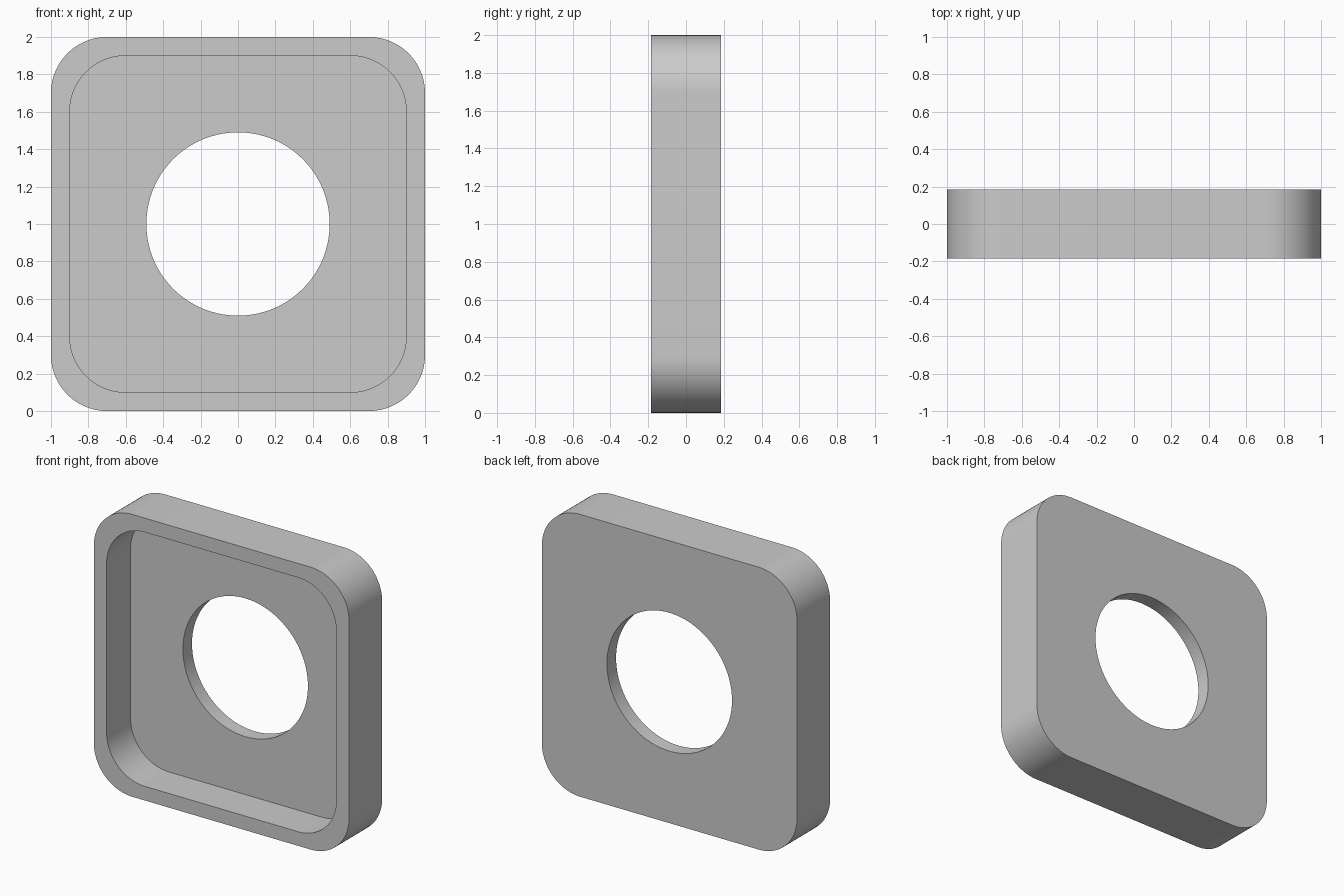
import bpy
import bmesh
from math import cos, sin, pi

cube = bpy.data.objects.get("Cube")
if cube:
    bpy.data.objects.remove(cube, do_unlink=True)

STEPS = 24              # points per rounded corner
FRONT, BACK = -0.185, 0.185
FLOOR = 0.083           # front side of the thin back wall
CENTRE_Z = 1.0


def rounded_square(half, radius):
    """Outline points of a square with rounded corners."""
    points = []
    for corner in range(4):
        mid = corner * pi / 2 + pi / 4
        cx = (half - radius) * (1 if cos(mid) > 0 else -1)
        cz = (half - radius) * (1 if sin(mid) > 0 else -1)
        for i in range(STEPS):
            a = corner * pi / 2 + i / (STEPS - 1) * pi / 2
            points.append((cx + radius * cos(a), cz + radius * sin(a)))
    return points


def circle(radius):
    """Circle with the same point count as the rounded squares."""
    count = 4 * STEPS
    angles = [2 * pi * (k + 0.5) / count for k in range(count)]
    return [(radius * cos(a), radius * sin(a)) for a in angles]


outer = rounded_square(1.0, 0.3)
inner = rounded_square(0.9, 0.3)
hole = circle(0.49)

# Closed chain of outlines: back face, outer wall, rim, recess wall, floor, bore
bm = bmesh.new()
rings = []
for outline, y in ((hole, BACK), (outer, BACK), (outer, FRONT),
                   (inner, FRONT), (inner, FLOOR), (hole, FLOOR)):
    rings.append([bm.verts.new((x, y, CENTRE_Z + z)) for x, z in outline])

for r, ring in enumerate(rings):
    following = rings[(r + 1) % len(rings)]
    for k in range(len(ring)):
        n = (k + 1) % len(ring)
        bm.faces.new((ring[k], ring[n], following[n], following[k]))
bmesh.ops.recalc_face_normals(bm, faces=bm.faces)

mesh = bpy.data.meshes.new("recessed_plate")
bm.to_mesh(mesh)
bm.free()
plate = bpy.data.objects.new("recessed_plate", mesh)
bpy.context.collection.objects.link(plate)

# Single grey material
grey = bpy.data.materials.new("light_grey")
grey.use_nodes = True
colour = (0.6, 0.6, 0.6, 1.0)
grey.diffuse_color = colour
grey.node_tree.nodes["Principled BSDF"].inputs["Base Color"].default_value = colour
mesh.materials.append(grey)

# Smooth corners and bore, crisp rims
bpy.ops.object.select_all(action='DESELECT')
plate.select_set(True)
bpy.context.view_layer.objects.active = plate
bpy.ops.object.shade_smooth_by_angle(angle=pi / 6)
